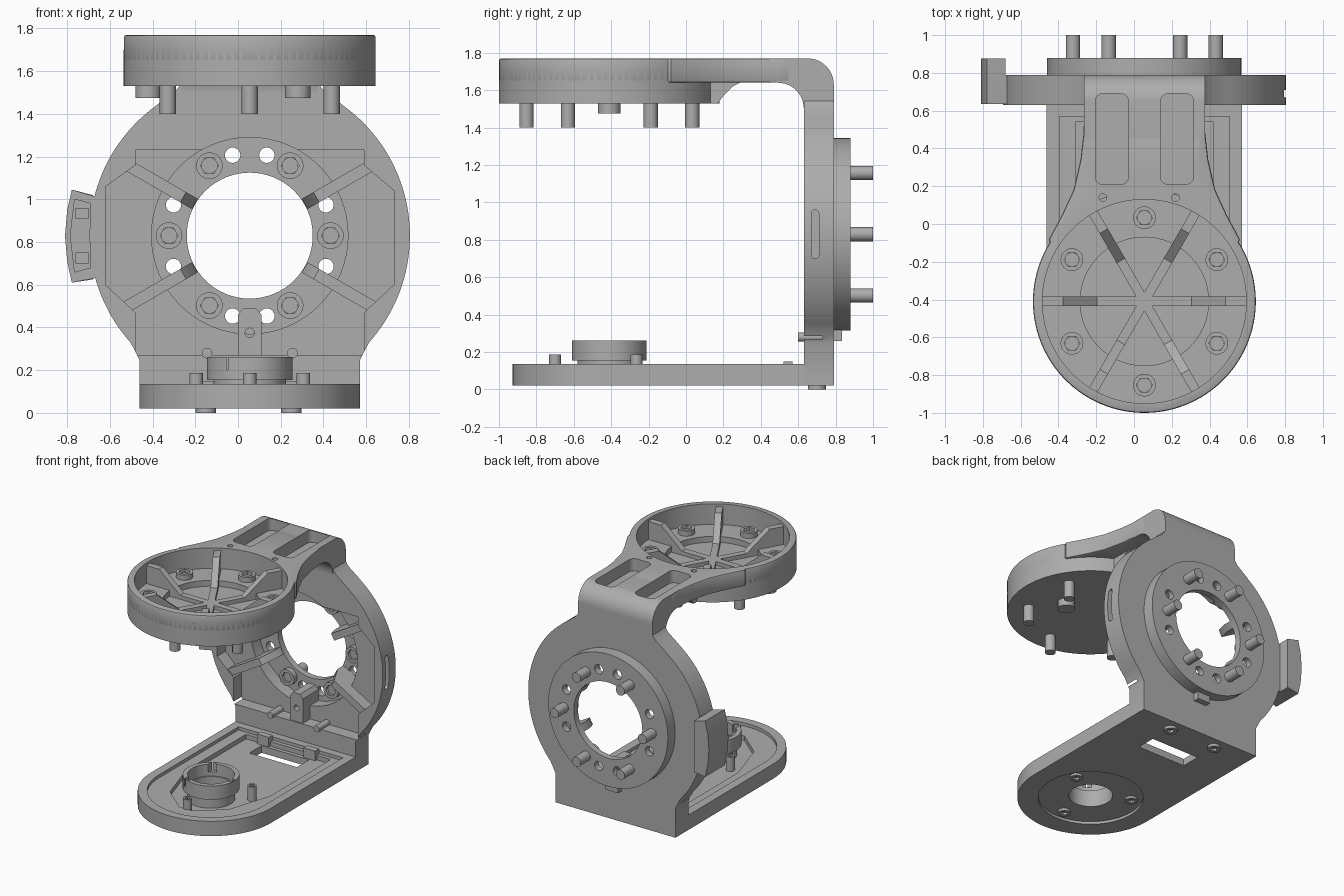
import bpy, bmesh
from math import cos, sin, pi, radians

cube = bpy.data.objects.get("Cube")
if cube:
    bpy.data.objects.remove(cube)

grey = bpy.data.materials.new("mid grey plastic")
grey.use_nodes = True
grey.diffuse_color = (0.42, 0.42, 0.42, 1)
grey.node_tree.nodes["Principled BSDF"].inputs["Base Color"].default_value = (0.42, 0.42, 0.42, 1)

CX, DY, HZ = 0.055, -0.41, 0.83   # shared axis, dish centre, plate hole height


def arc(cx, cy, r, a0, a1, n=24):
    return [(cx + r * cos(radians(a0 + (a1 - a0) * i / n)),
             cy + r * sin(radians(a0 + (a1 - a0) * i / n))) for i in range(n + 1)]


def circle(cx, cy, r, n=64):
    return arc(cx, cy, r, 0, 360, n)[:-1]


def rect(x0, x1, y0, y1, r=0.0):
    if not r:
        return [(x0, y0), (x1, y0), (x1, y1), (x0, y1)]
    return (arc(x1 - r, y1 - r, r, 0, 90, 6) + arc(x0 + r, y1 - r, r, 90, 180, 6)
            + arc(x0 + r, y0 + r, r, 180, 270, 6) + arc(x1 - r, y0 + r, r, 270, 360, 6))


def prism(name, pts, axis, lo, hi, bevel=0.0):
    """Extrude a 2D outline along an axis."""
    place = {"x": lambda u, v, w: (w, u, v), "y": lambda u, v, w: (u, w, v),
             "z": lambda u, v, w: (u, v, w)}[axis]
    bm = bmesh.new()
    low = [bm.verts.new(place(u, v, lo)) for u, v in pts]
    high = [bm.verts.new(place(u, v, hi)) for u, v in pts]
    bm.faces.new(low)
    bm.faces.new(high)
    for i in range(len(pts)):
        j = (i + 1) % len(pts)
        bm.faces.new((low[i], low[j], high[j], high[i]))
    bmesh.ops.recalc_face_normals(bm, faces=bm.faces)
    if bevel:
        sharp = [e for e in bm.edges if e.calc_face_angle(0) > 1.2]
        bmesh.ops.bevel(bm, geom=sharp, offset=bevel, segments=2, affect="EDGES", profile=0.5)
    mesh = bpy.data.meshes.new(name)
    bm.to_mesh(mesh)
    bm.free()
    mesh.materials.append(grey)
    ob = bpy.data.objects.new(name, mesh)
    bpy.context.collection.objects.link(ob)
    return ob


def boolean(ob, pts, axis, lo, hi):
    """Cut an extruded outline out of a part."""
    cutter = prism("cutter", pts, axis, lo, hi)
    mod = ob.modifiers.new("cut", "BOOLEAN")
    mod.operation, mod.solver, mod.object = "DIFFERENCE", "EXACT", cutter
    bpy.context.view_layer.objects.active = ob
    bpy.ops.object.modifier_apply(modifier=mod.name)
    bpy.data.objects.remove(cutter)


def tube(name, cx, cy, r, hole, axis, lo, hi, sides=64):
    ob = prism(name, circle(cx, cy, r), axis, lo, hi)
    boolean(ob, circle(cx, cy, hole, sides), axis, lo - 0.1, hi + 0.1)
    return ob


def polar(cx, cy, r, deg):
    return cx + r * cos(radians(deg)), cy + r * sin(radians(deg))


# Upright plate: round body, foot below and neck above
neck = [(0.46, 1.45), (0.38, 1.51), (0.335, 1.57), (0.32, 1.62)]
outline = (arc(CX, HZ, 0.75, -42, 54, 40) + [(CX + x - 0.035, z) for x, z in neck]
           + [(CX - x + 0.035, z) for x, z in reversed(neck)] + arc(CX, HZ, 0.75, 126, 222, 40)
           + [(-0.462, 0.25), (-0.462, 0.02), (0.572, 0.02), (0.572, 0.25)])
plate = prism("upright_plate", outline, "y", 0.63, 0.79)
pocket = [(-0.48, 0.27), (0.59, 0.27), (0.59, 0.47), (0.73, 0.6), (0.73, 1.04), (0.59, 1.16),
          (0.59, 1.23), (-0.48, 1.23), (-0.48, 1.16), (-0.62, 1.06), (-0.62, 0.6), (-0.48, 0.47)]
boolean(plate, pocket, "y", 0.5, 0.73)
boolean(plate, circle(CX, HZ, 0.46), "y", 0.5, 0.9)
boolean(plate, rect(0.67, 0.71, 0.7, 0.96, 0.018), "x", 0.7, 0.9)

# Round flange on the back, with bolt holes
flange = prism("rear_flange", circle(CX, HZ, 0.515, 96), "y", 0.775, 0.88)
boolean(flange, circle(CX, HZ, 0.46), "y", 0.7, 0.83)
boolean(flange, circle(CX, HZ, 0.295), "y", 0.7, 1)
for a in (22, 78, 102, 158, 202, 258, 282, 338):
    boolean(flange, circle(*polar(CX, HZ, 0.385, a), 0.036, 24), "y", 0.7, 1)
for k in range(6):
    p = polar(CX, HZ, 0.378, 60 * k)
    prism("rear_peg", circle(*p, 0.038, 24), "y", 0.81, 1.0)
    tube("rear_bolt_seat", *p, 0.062, 0.042, "y", 0.79, 0.84, 6)


def rib(name, deg, profile, width, to_world):
    """Radial rib: a (radius, height) profile extruded to a width and turned."""
    ob = prism(name, profile, "y", -width / 2, width / 2)
    c, s = cos(radians(deg)), sin(radians(deg))
    for v in ob.data.vertices:
        x, y, z = v.co
        v.co = to_world(x * c - y * s, x * s + y * c, z)
    bm = bmesh.new()
    bm.from_mesh(ob.data)
    bmesh.ops.recalc_face_normals(bm, faces=bm.faces)
    bm.to_mesh(ob.data)
    bm.free()


for a in (30, 150, 210, 330):
    rib("plate_rib", a, [(0.297, 0.84), (0.297, 0.76), (0.36, 0.64), (0.7, 0.64), (0.7, 0.74),
                         (0.46, 0.74), (0.46, 0.84)], 0.055,
        lambda x, y, z: (CX + x, z, HZ + y))
block = prism("lower_block", [(0.0, 0.26), (0.11, 0.26), (0.11, 0.46), (0.085, 0.49),
                              (0.025, 0.49), (0.0, 0.46)], "y", 0.64, 0.835)
boolean(block, circle(CX, 0.375, 0.022, 20), "y", 0.5, 0.75)
for x in (-0.145, 0.255):
    prism("foot_stud", circle(x, 0.28, 0.025, 16), "y", 0.6, 0.74)

# Bent corner joining the plate to the arm
corner = prism("bent_corner", [(0.79, 1.45)] + arc(0.65, 1.63, 0.14, 0, 90, 12) + [(0.45, 1.77), (0.45, 1.64)]
               + arc(0.49, 1.5, 0.14, 90, 0, 12) + [(0.63, 1.45)], "x", CX - 0.32, CX + 0.32)

# Arm flaring into the round dish
flare = [(0.505, -0.08), (0.435, 0.05), (0.375, 0.18), (0.338, 0.34), (0.322, 0.48), (0.32, 0.56)]
arm = prism("top_arm", [(CX + x, y) for x, y in flare] + [(CX - x, y) for x, y in reversed(flare)]
            + arc(CX, DY, 0.59, 148, 392, 72), "z", 1.64, 1.77, 0.012)
for ob in (arm, corner):
    for x in (-0.205, 0.14):
        boolean(ob, rect(x, x + 0.175, 0.21, 0.69, 0.04), "z", 1.675, 1.9)
for x in (-0.165, 0.22):
    boolean(arm, circle(x, 0.14, 0.02, 20), "z", 1.69, 1.9)
prism("arm_gusset", [(0.131, 1.53), (0.17, 1.53), (0.2, 1.57), (0.25, 1.62), (0.3, 1.645), (0.131, 1.645)],
      "x", CX - 0.24, CX + 0.24)
dish = prism("dish_wall", circle(CX, DY, 0.59, 96), "z", 1.53, 1.70)
for ob in (arm, dish):
    boolean(ob, circle(CX, DY, 0.54, 80), "z", 1.61, 1.9)
boolean(dish, circle(CX, DY, 0.34), "z", 1.565, 1.9)

# Dish ribs, bolt seats and pegs below
for k in range(6):
    rib("dish_rib", 60 * k, [(0.0, 1.56), (0.0, 1.595), (0.25, 1.595), (0.43, 1.75), (0.55, 1.75),
                             (0.55, 1.56)], 0.05, lambda x, y, z: (CX + x, DY + y, z))
    p = polar(CX, DY, 0.443, 30 + 60 * k)
    prism("dish_peg", circle(*p, 0.038, 24), "z", 1.4, 1.625)
    tube("dish_bolt_seat", *p, 0.06, 0.042, "z", 1.6, 1.65, 6)
for x, y in ((-0.42, -0.41), (0.28, -0.41)):
    prism("dish_nub", circle(x, y, 0.06, 24), "z", 1.475, 1.54)

# Base tray with a rounded front
base = prism("base_tray", arc(CX, DY, 0.517, 180, 360, 48) + [(0.572, 0.79), (-0.462, 0.79)],
             "z", 0.02, 0.135)
boolean(base, arc(CX, DY, 0.45, 180, 360, 40) + [(0.505, 0.57), (-0.395, 0.57)], "z", 0.11, 0.3)
boolean(base, [(-0.31, 0.54), (-0.31, -0.2), (-0.2, -0.55), (0.0, -0.72), (0.11, -0.72), (0.31, -0.55),
               (0.42, -0.2), (0.42, 0.54)], "z", 0.075, 0.3)
boolean(base, circle(CX, DY, 0.37), "z", 0, 0.04)
boolean(base, circle(CX, DY, 0.155), "z", 0, 0.3)
boolean(base, rect(-0.155, 0.255, 0.36, 0.51), "z", 0, 0.3)

# Bearing collar, its clips and the underside screws
tube("collar_neck", CX, DY, 0.17, 0.155, "z", 0.05, 0.17)
collar = tube("bearing_collar", CX, DY, 0.2, 0.165, "z", 0.155, 0.262)
for a in (0, 120, 240):
    x, y = polar(CX, DY, 0.17, a)
    boolean(collar, rect(x - 0.025, x + 0.025, y - 0.025, y + 0.025), "z", 0.2, 0.3)
for a in (30, 150, 270):
    p = polar(CX, DY, 0.29, a)
    tube("base_clip", *p, 0.032, 0.02, "z", 0.07, 0.187, 6)
    tube("underside_screw", *p, 0.045, 0.024, "z", 0.022, 0.05, 6)
for x in (-0.15, 0.25):
    tube("foot_screw", x, 0.7, 0.048, 0.024, "z", 0.0, 0.03, 6)
    prism("tray_stop", rect(x - 0.05, x + 0.05, 0.52, 0.57), "z", 0.07, 0.15)

# Side clip: hollow block with a lip to the rear
side = [(-0.622, 0.64), (-0.622, 1.0), (-0.778, 1.045), (-0.8, 0.95), (-0.81, 0.83), (-0.8, 0.71), (-0.778, 0.61)]
clip = prism("side_clip", side, "y", 0.635, 0.79)
boolean(clip, [(-0.69, 0.68), (-0.69, 0.98), (-0.765, 1.0), (-0.785, 0.83), (-0.765, 0.66)], "y", 0.5, 0.74)
prism("side_clip_lip", [(-0.68, 0.625), (-0.68, 1.02)] + side[2:], "y", 0.7401, 0.875)
for z in (0.7, 0.91):
    prism("clip_tooth", rect(-0.76, -0.7, z, z + 0.05), "y", 0.66, 0.75)

# Smooth round walls, keep edges crisp
bpy.ops.object.select_all(action="DESELECT")
for ob in bpy.context.collection.objects:
    if ob.type == "MESH" and grey.name in ob.data.materials:
        ob.select_set(True)
        bpy.context.view_layer.objects.active = ob
bpy.ops.object.shade_smooth_by_angle(angle=radians(30))
